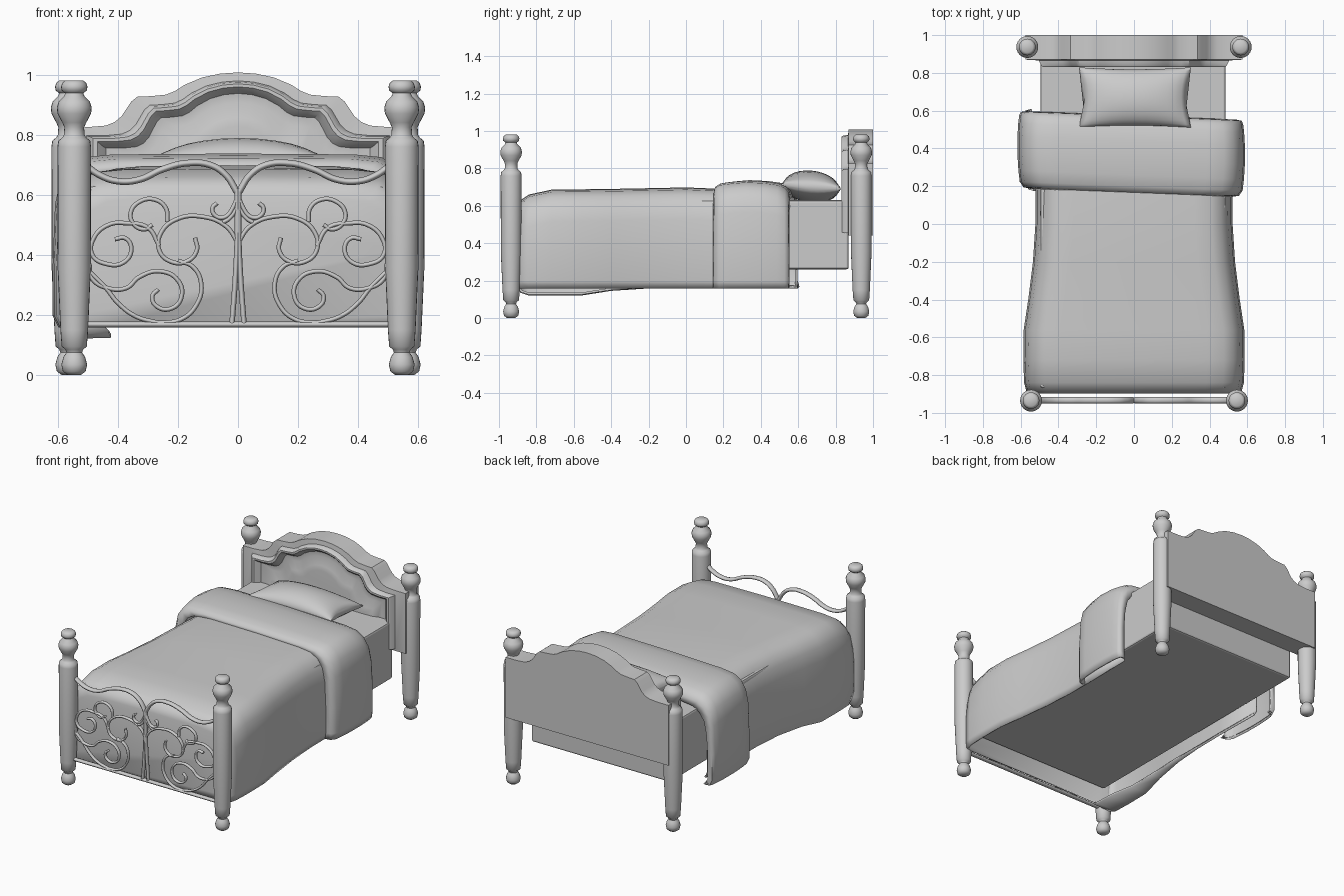
import bpy, bmesh, math

if "Cube" in bpy.data.objects:
    bpy.data.objects.remove(bpy.data.objects["Cube"])


def loft(name, loops, closed=True, caps=(True, True), angle=40, thick=0):
    """Skin a row of point loops into a mesh object."""
    bm = bmesh.new()
    rows = [[bm.verts.new(p) for p in loop] for loop in loops]
    n = len(rows[0])
    for a, b in zip(rows, rows[1:]):
        for i in range(n if closed else n - 1):
            j = (i + 1) % n
            bm.faces.new((a[i], a[j], b[j], b[i]))
    for row, cap in zip((rows[0], rows[-1]), caps):
        if cap:
            bm.faces.new(row)
    bmesh.ops.remove_doubles(bm, verts=bm.verts, dist=1e-5)
    bmesh.ops.recalc_face_normals(bm, faces=bm.faces)
    me = bpy.data.meshes.new(name)
    bm.to_mesh(me)
    bm.free()
    ob = bpy.data.objects.new(name, me)
    bpy.context.collection.objects.link(ob)
    bpy.ops.object.select_all(action='DESELECT')
    ob.select_set(True)
    bpy.context.view_layer.objects.active = ob
    bpy.ops.object.shade_smooth_by_angle(angle=math.radians(angle))
    if thick:
        mod = ob.modifiers.new("thickness", 'SOLIDIFY')
        mod.thickness = thick
        mod.offset = -1
    return ob


def tubes(name, paths, radius):
    """Mirrored wrought-iron strands from (x, z) points, deeper in y than wide."""
    cu = bpy.data.curves.new(name, 'CURVE')
    cu.dimensions = '3D'
    cu.bevel_depth = radius
    cu.bevel_resolution = 2
    cu.use_fill_caps = True
    cu.resolution_u = 8
    for path in paths:
        for side in (1, -1):
            sp = cu.splines.new('BEZIER')
            sp.bezier_points.add(len(path) - 1)
            for bp, (x, z) in zip(sp.bezier_points, path):
                bp.co = (side * x, 0, z)
                bp.handle_left_type = bp.handle_right_type = 'AUTO'
    ob = bpy.data.objects.new(name, cu)
    ob.location.y = -0.933
    ob.scale.y = 1.5
    bpy.context.collection.objects.link(ob)


# Turned posts (radius, height)
post = [(.022, 0), (.038, .012), (.043, .035), (.036, .06), (.026, .075), (.03, .085),
        (.042, .095), (.046, .15), (.055, .35), (.056, .76), (.053, .78), (.04, .79),
        (.034, .80), (.033, .825), (.04, .84), (.056, .87), (.058, .89), (.052, .91),
        (.034, .928), (.03, .938), (.042, .947), (.044, .96), (.04, .972), (.03, .98)]
for label, px, py in (("foot_post", .545, -.935), ("head_post", .565, .937)):
    for s in (-1, 1):
        loft(f"{label}_{'left' if s < 0 else 'right'}",
             [[(s * px + r * math.cos(k * math.tau / 24), py + r * math.sin(k * math.tau / 24), z)
               for k in range(24)] for r, z in post], angle=50)

# Headboard: arched outline stepped through slab, raised lip and soft panel
arch = [(0, 1.007), (.06, 1.003), (.12, .99), (.177, .966), (.21, .945), (.24, .933), (.29, .928),
        (.335, .926), (.355, .91), (.387, .862), (.41, .842), (.44, .83), (.5, .825), (.575, .825)]
outline = [(-x, z) for x, z in arch[:0:-1]] + arch
steps = [(.575, 0, 1), (.575, 0, .87), (.505, .028, .866), (.492, .032, .84), (.482, .038, .832),
         (.468, .048, .832), (.455, .06, .845), (.44, .07, .862), (.41, .10, .866),
         (.36, .15, .848), (.31, .18, .845)]
loft("headboard", [[(x * hw / .575, y, z - d) for x, z in outline] +
                   [(hw, y, .44 + d * .5), (-hw, y, .44 + d * .5)] for hw, d, y in steps], angle=35)

# Mattress: rounded-edge block
bpy.ops.mesh.primitive_cube_add(size=1, location=(-.005, 0, .445))
mattress = bpy.context.object
mattress.name = "mattress"
mattress.scale = (.98, 1.74, .37)
bpy.ops.object.transform_apply(location=False, rotation=False, scale=True)
bev = mattress.modifiers.new("soft_edges", 'BEVEL')
bev.width = .012
bev.segments = 2


def drape(cx, y, w, top, hem, hem_left, curl, shear=0):
    """Cross-section of cloth hanging over the mattress."""
    half = [(0, top), (w - .2, top - .003), (w - .11, top - .012), (w - .06, top - .04),
            (w - .025, top - .09), (w - .008, top - .17), (w, .36), (w, hem + .04), (w - .006, hem)]
    left = [(-x, z) for x, z in half[:0:-1]]
    left[0] = (-w + .02, hem_left)
    left.insert(0, (-w + curl, hem_left + .004))
    return [(cx + x, y - shear * x, z) for x, z in left + half]


# Blanket (y, half width, top, left hem, left hem curl)
cover = [(-.897, .545, .59, .155, .10), (-.885, .57, .63, .135, .14), (-.84, .582, .66, .12, .16),
         (-.72, .586, .686, .12, .16), (-.56, .584, .688, .12, .13), (-.4, .56, .69, .145, .08),
         (-.2, .535, .694, .158, .05), (0, .522, .698, .16, .03), (.2, .52, .69, .16, .03),
         (.52, .525, .68, .16, .03)]
loft("blanket", [drape(0, y, w, t, .158, hl, c) for y, w, t, hl, c in cover],
     closed=False, caps=(True, False), angle=60, thick=.012)

# Folded-over top of the blanket
fold = [(.165, .535, .685), (.172, .57, .705), (.20, .59, .722), (.26, .597, .73), (.34, .602, .737),
        (.44, .602, .732), (.51, .598, .722), (.55, .593, .705), (.57, .585, .68), (.575, .555, .648)]
loft("blanket_fold", [drape(-.015, y, w, t, .158, .158, .03, .04) for y, w, t in fold],
     closed=False, caps=(False, False), angle=60, thick=.014)

# Pillow: puffed cushion with pinched corners, top and bottom rows joined at the rim
N = 14
ts = [math.sin((i / N - .5) * math.pi) for i in range(N + 1)]


def cushion(u, v, s):
    puff = max(0, (1 - u * u) * (1 - v * v)) ** .5
    return (.005 + .305 * u * (1 - .11 * (1 - v * v)), .67 + .16 * v * (1 - .07 * (1 - u * u)),
            .702 + s * .086 * puff - .012 * v)


loft("pillow", [[cushion(u, v, 1) for v in ts] + [cushion(u, v, -1) for v in ts[-2:0:-1]]
                for u in ts[1:-1]], caps=(True, True), angle=70)

# Footboard ironwork
tubes("footboard_top_rail", [[(.51, .70), (.46, .665), (.40, .645), (.33, .65), (.25, .685),
                              (.17, .705), (.09, .698), (.04, .665), (.004, .61)]], .011)
tubes("footboard_bottom_rail", [[(0, .168), (.51, .168)]], .010)
tubes("footboard_center_stem", [[(.003, .62), (.003, .45), (.009, .32), (.02, .17)]], .009)
tubes("footboard_scrolls", [
    # heart-like curls at the centre
    [(0, .60), (.015, .56), (.045, .525), (.075, .53), (.085, .555), (.07, .572)],
    [(0, .56), (.03, .52), (.05, .508)],
    # arch ending in the inner spiral
    [(0, .44), (.04, .495), (.12, .527), (.20, .52), (.255, .475), (.262, .415), (.225, .378),
     (.17, .378), (.137, .415), (.143, .457)],
    # small upper curl
    [(.235, .51), (.24, .555), (.275, .583), (.325, .578), (.357, .54), (.345, .50), (.31, .485),
     (.285, .50)],
    # outer spiral
    [(.262, .43), (.30, .49), (.37, .505), (.43, .50), (.48, .455), (.485, .40), (.44, .37),
     (.38, .375), (.355, .42), (.375, .455), (.41, .452)],
    # stem from the bottom rail up to the inner spiral
    [(.27, .172), (.19, .185), (.14, .23), (.122, .30), (.15, .36), (.20, .38)],
    # lower spiral reaching the post
    [(.495, .37), (.485, .32), (.43, .288), (.37, .29), (.33, .325), (.26, .345), (.20, .315),
     (.188, .26), (.22, .222), (.27, .228), (.285, .262), (.265, .285)],
    # low tie along the rail
    [(.495, .345), (.44, .29), (.40, .24), (.34, .195), (.26, .172)],
], .0075)
